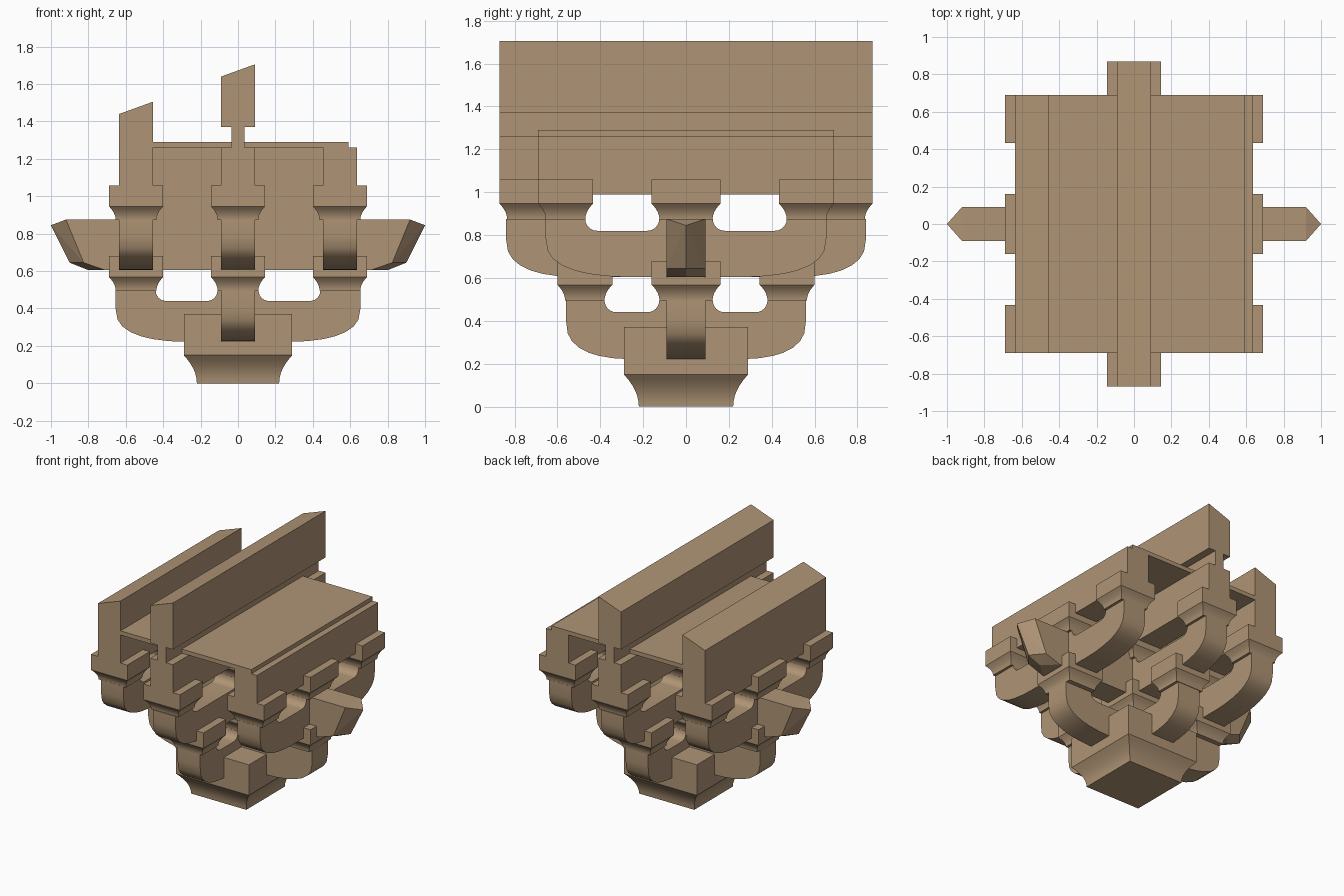
import bpy, bmesh, math

cube = bpy.data.objects.get("Cube")
if cube:
    bpy.data.objects.remove(cube)

wood = bpy.data.materials.new("tan_wood")
wood.use_nodes = True
TAN = (0.43, 0.30, 0.18, 1)
wood.diffuse_color = TAN
wood.node_tree.nodes["Principled BSDF"].inputs["Base Color"].default_value = TAN

HALF = 0.09      # half thickness of every timber
SIDE = 0.545     # x of the side timbers


def finish(name, bm):
    bmesh.ops.recalc_face_normals(bm, faces=bm.faces)
    mesh = bpy.data.meshes.new(name)
    bm.to_mesh(mesh)
    bm.free()
    mesh.materials.append(wood)
    obj = bpy.data.objects.new(name, mesh)
    bpy.context.collection.objects.link(obj)
    bpy.ops.object.select_all(action='DESELECT')
    obj.select_set(True)
    bpy.context.view_layer.objects.active = obj
    bpy.ops.object.shade_smooth_by_angle(angle=math.radians(38))
    return obj


def prism(name, profile, axis, lo, hi):
    """Extrude a (u, z) profile; u runs along the axis, lo..hi across it."""
    bm = bmesh.new()
    rings = [[bm.verts.new((u, w, z) if axis == 'x' else (w, u, z)) for u, z in profile]
             for w in (lo, hi)]
    n = len(profile)
    for ring in rings:
        bm.faces.new(ring)
    for i in range(n):
        j = (i + 1) % n
        bm.faces.new((rings[0][i], rings[0][j], rings[1][j], rings[1][i]))
    return finish(name, bm)


def box(name, x0, x1, y, z0, z1):
    return prism(name, [(x0, z0), (x1, z0), (x1, z1), (x0, z1)], 'x', -y, y)


def block(name, cx, cy, hx, hy, inset, z0, flare, z1):
    """Bearing block with a concave flared foot."""
    bm = bmesh.new()
    steps = 6
    levels = [(inset * (1 - (i / steps) ** 2), z0 + flare * i / steps) for i in range(steps + 1)]
    levels.append((0, z1))
    rings = []
    for d, z in levels:
        rings.append([bm.verts.new((cx + sx * (hx - d), cy + sy * (hy - d), z))
                      for sx, sy in ((-1, -1), (1, -1), (1, 1), (-1, 1))])
    bm.faces.new(rings[0])
    bm.faces.new(rings[-1])
    for a, b in zip(rings, rings[1:]):
        for i in range(4):
            j = (i + 1) % 4
            bm.faces.new((a[i], a[j], b[j], b[i]))
    return finish(name, bm)


def arm(name, axis, offset, length, run, z0, z1, gap):
    """Bow-shaped arm: rounded lower ends and scooped top between its blocks."""
    rise = 0.18
    curve = [(0, 0), (0.22, 0.02), (0.45, 0.08), (0.62, 0.16), (0.78, 0.29),
             (0.9, 0.46), (0.97, 0.66), (1, 1)]
    right = [(length - run + u * run, z0 + v * rise) for u, v in curve]
    right.append((length, z1))
    # scoop with rounded corners
    g0, g1 = gap
    r = 0.055
    angles = [math.pi / 2 * i / 6 for i in range(7)]
    right += [(g1 - r + r * math.cos(a), z1 - r * math.sin(a)) for a in angles]
    right += [(g0 + r - r * math.cos(a), z1 - r * math.sin(a)) for a in reversed(angles)]
    left = [(-u, z) for u, z in reversed(right)]
    return prism(name, right + left, axis, offset - HALF, offset + HALF)


# Base block
block("base_block", 0, 0, 0.29, 0.29, 0.07, 0, 0.15, 0.37)

# Lower crossed arms
arm("lower_cross_arm", 'x', 0, 0.655, 0.36, 0.222, 0.495, (0.11, 0.44))
arm("lower_front_back_arm", 'y', 0, 0.56, 0.28, 0.222, 0.495, (0.125, 0.38))

# Upper arms running front to back
arm("upper_middle_arm", 'y', 0, 0.84, 0.31, 0.605, 0.875, (0.125, 0.65))
for side, x in (("left", SIDE), ("right", -SIDE)):
    arm(f"upper_{side}_arm", 'y', x, 0.655, 0.36, 0.605, 0.875, (0.125, 0.47))


# Bearing blocks on both tiers
def small_block(name, x, y, z):
    hy = 0.16 if y == 0 else 0.128
    block(name, x, y, 0.145, hy, 0.036, z, 0.073, z + 0.185)


for x, col in ((-SIDE, "right"), (0, "middle"), (SIDE, "left")):
    small_block(f"lower_{col}_block", x, 0, 0.495)
    small_block(f"upper_{col}_block", x, 0, 0.873)
    reach = 0.742 if x == 0 else 0.562
    for s, end in ((-1, "front"), (1, "back")):
        small_block(f"upper_{col}_{end}_block", x, s * reach, 0.873)
for s, end in ((-1, "front"), (1, "back")):
    small_block(f"lower_{end}_block", 0, s * 0.472, 0.495)

# Cross beam with pointed beak ends, and the wall above it
for s, side in ((1, "left"), (-1, "right")):
    bm = bmesh.new()
    edge = [(0, 0.605), (0.71, 0.605), (0.825, 0.645), (0.92, 0.875), (0, 0.875)]
    ridge = [(0.80, 0.605), (0.90, 0.645), (1.0, 0.845)]
    for x, z in edge:
        for y in (-HALF, HALF):
            bm.verts.new((s * x, y, z))
    for x, z in ridge:
        bm.verts.new((s * x, 0, z))
    bmesh.ops.convex_hull(bm, input=bm.verts)
    bmesh.ops.dissolve_limit(bm, angle_limit=0.02, verts=bm.verts, edges=bm.edges)
    finish(f"{side}_beak_beam", bm).data.shade_flat()
box("cross_wall", -SIDE, SIDE, HALF, 0.87, 1.26)

# Long beams: plain left, slant-topped right, waisted middle
IN, OUT = SIDE - HALF, SIDE + HALF
box("left_beam", IN, OUT, 0.69, 0.99, 1.26)
prism("right_beam", [(-OUT, 0.99), (-IN, 0.99), (-IN, 1.505), (-OUT, 1.44)], 'x', -0.69, 0.69)
half_waist = 0.035
prism("middle_beam", [(-HALF, 0.99), (HALF, 0.99), (HALF, 1.26), (half_waist, 1.26),
                      (half_waist, 1.37), (HALF, 1.37), (HALF, 1.705), (-HALF, 1.64),
                      (-HALF, 1.37), (-half_waist, 1.37), (-half_waist, 1.26),
                      (-HALF, 1.26)], 'x', -0.87, 0.87)

# Ceiling boards either side of the middle beam
box("right_board", -IN, -half_waist, 0.69, 1.26, 1.29)
box("left_board", half_waist, 0.59, 0.69, 1.26, 1.29)
